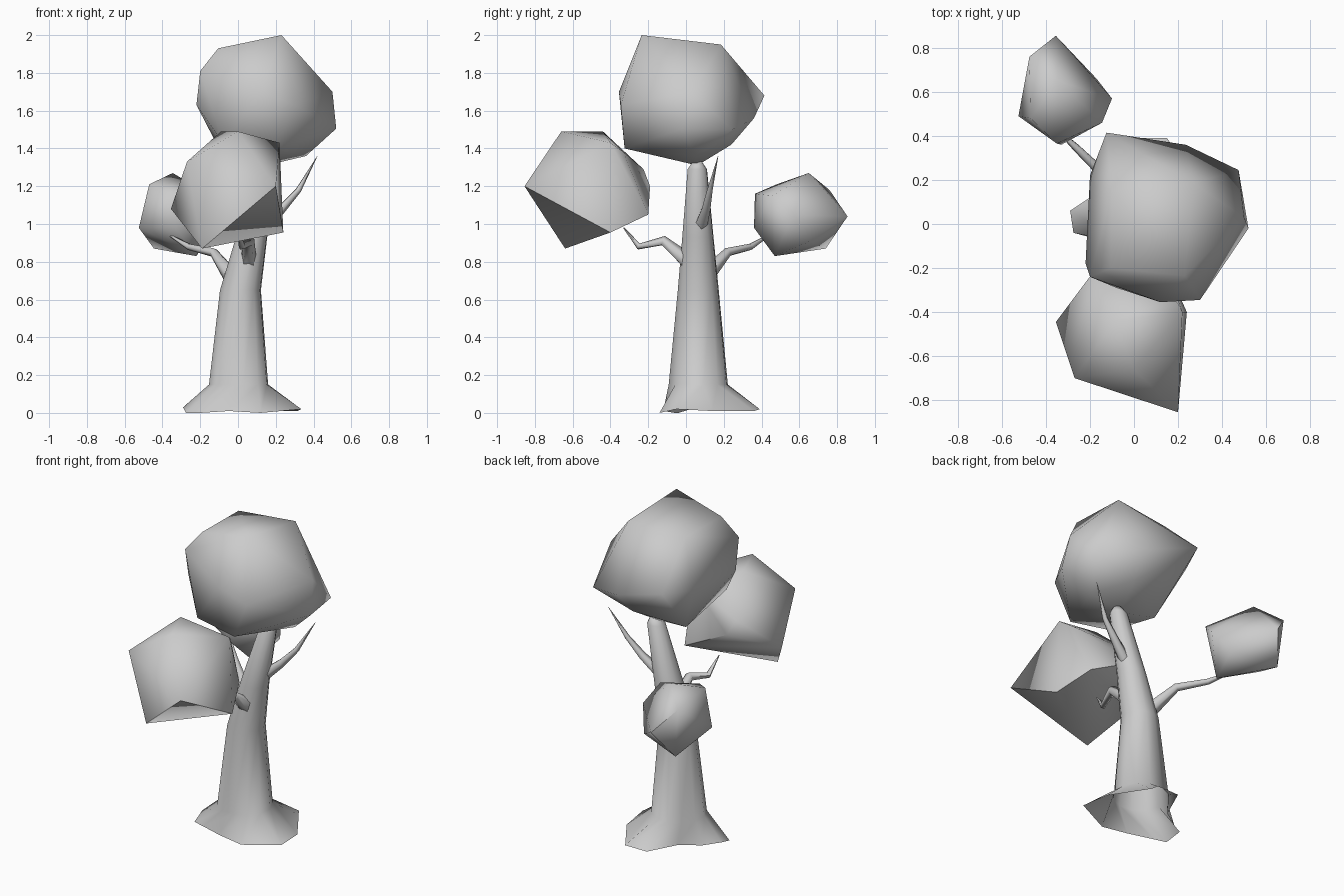
import bpy, bmesh
from math import sin, cos, radians, tau
from mathutils import Vector

if "Cube" in bpy.data.objects:
    bpy.data.objects.remove(bpy.data.objects["Cube"])


def finish(bm, name, angle):
    bmesh.ops.recalc_face_normals(bm, faces=bm.faces)
    mesh = bpy.data.meshes.new(name)
    bm.to_mesh(mesh)
    bm.free()
    ob = bpy.data.objects.new(name, mesh)
    bpy.context.collection.objects.link(ob)
    bpy.ops.object.select_all(action='DESELECT')
    ob.select_set(True)
    bpy.context.view_layer.objects.active = ob
    bpy.ops.object.shade_smooth_by_angle(angle=radians(angle))
    return ob


def loft(name, rings):
    """Bridge equal-sized rings; the last one is capped, the first stays open."""
    bm = bmesh.new()
    loops = [[bm.verts.new(p) for p in ring] for ring in rings]
    n = len(loops[0])
    for a, b in zip(loops, loops[1:]):
        for i in range(n):
            j = (i + 1) % n
            bm.faces.new((a[i], a[j], b[j], b[i]))
    bm.faces.new(loops[-1])
    return finish(bm, name, 75)


def branch(name, path, radii, sides=5):
    pts = [Vector(p) for p in path]
    rings = []
    for i, p in enumerate(pts):
        d = (pts[min(i + 1, len(pts) - 1)] - pts[max(i - 1, 0)]).normalized()
        u = d.cross(Vector((0.3, -0.9, 0.2))).normalized()
        if abs(d.y) > 0.7:
            u = d.cross(Vector((1, 0, 0))).normalized()
        v = d.cross(u)
        rings.append([p + radii[i] * (u * cos(tau * k / sides) + v * sin(tau * k / sides))
                      for k in range(sides)])
    return loft(name, rings)


def foliage(name, points):
    """Faceted leaf clump: hull around a few corner points."""
    bm = bmesh.new()
    for p in points:
        bm.verts.new(p)
    res = bmesh.ops.convex_hull(bm, input=bm.verts)
    loose = [g for g in res["geom_interior"] if isinstance(g, bmesh.types.BMVert)]
    bmesh.ops.delete(bm, geom=loose, context='VERTS')
    return finish(bm, name, 65)


# Trunk: spreading root outline, then tapering rings leaning right
roots = [(.335, -.05, .02), (.315, .14, .01), (.17, .36, .01), (.15, .39, .02),
         (0, .39, .02), (-.08, .2, .01), (-.2, .12, .01), (-.29, .06, .03),
         (-.275, -.04, 0), (-.2, -.06, 0), (-.05, -.12, .01), (.12, -.14, 0)]
rings = [roots]
for cx, cy, z, r in [(.003, .065, .15, .159), (.013, .065, .65, .11),
                     (.072, .063, .93, .084), (.165, .06, 1.29, .052),
                     (.175, .06, 1.33, .025)]:
    rings.append([(cx + r * cos(radians(30 * i - 20)),
                   cy + r * sin(radians(30 * i - 20)), z) for i in range(12)])
loft("trunk", rings)

# Branches
branch("back_branch", [(-.04, .11, .73), (-.13, .22, .85), (-.26, .345, .88), (-.36, .44, .94)],
       [.045, .025, .018, .006])
branch("front_branch", [(.055, .01, .8), (.06, -.12, .91), (.02, -.25, .88), (0, -.33, .98)],
       [.045, .028, .018, .003])
branch("right_branch", [(.14, .08, 1.0), (.23, .105, 1.08), (.32, .125, 1.18), (.42, .17, 1.36)],
       [.035, .025, .016, .001])

# Leaf clumps
foliage("top_foliage", [
    (.23, -.235, 2), (.27, .185, 1.95), (-.1, .15, 1.93), (-.105, -.2, 1.93),
    (.5, .03, 1.7), (.475, .245, 1.5), (.52, -.02, 1.505), (-.125, .415, 1.68),
    (.235, .36, 1.56), (.3, -.345, 1.63), (.12, -.355, 1.7), (-.2, -.24, 1.81),
    (-.22, -.18, 1.63), (-.2, .22, 1.65), (.2, -.325, 1.4), (-.08, -.29, 1.43),
    (.36, .05, 1.36), (.15, .06, 1.31), (-.07, .1, 1.34), (-.12, 0, 1.44),
    (.2, .24, 1.42)])
foliage("front_foliage", [
    (.2, -.855, 1.2), (0, -.66, 1.49), (-.09, -.44, 1.49), (.22, -.4, 1.43),
    (-.27, -.7, 1.33), (-.355, -.445, 1.08), (-.19, -.64, .87), (.24, -.4, .955),
    (-.19, -.225, 1.29), (-.15, -.19, 1.2), (.15, -.2, 1.05), (.18, -.33, 1.38)])
foliage("back_foliage", [
    (-.355, .855, 1.04), (-.1, .57, 1.05), (-.145, .46, 1.15), (-.35, .365, 1.16),
    (-.33, .36, .98), (-.525, .49, .98), (-.475, .76, 1.18), (-.345, .65, 1.27),
    (-.47, .48, 1.21), (-.445, .74, .87), (-.22, .47, .83), (-.17, .66, .91)])
